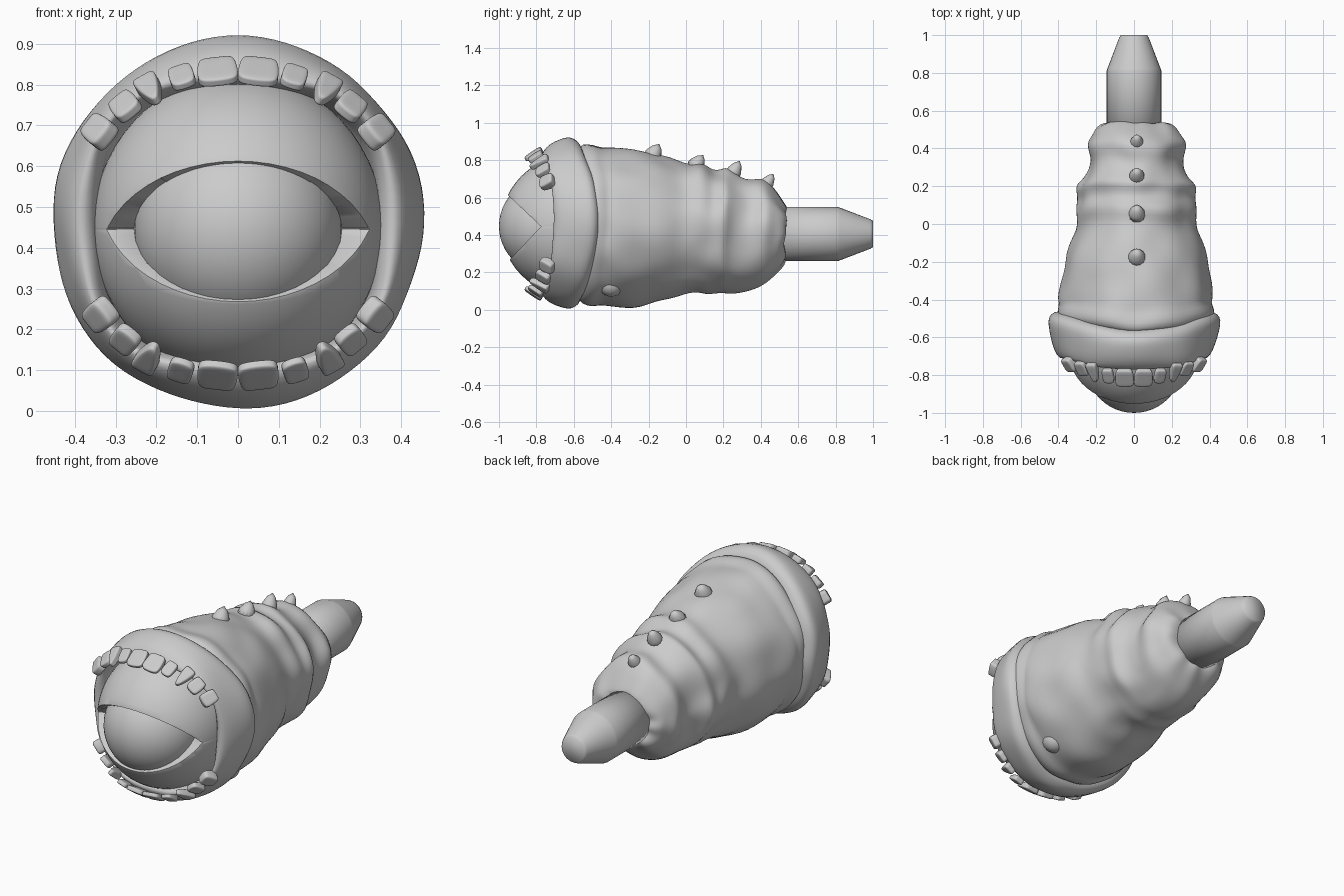
import bpy, bmesh, math
from mathutils import Vector, Matrix, noise

if "Cube" in bpy.data.objects:
    bpy.data.objects.remove(bpy.data.objects["Cube"])


def finish(name, bm, subsurf=0):
    bmesh.ops.recalc_face_normals(bm, faces=bm.faces)
    me = bpy.data.meshes.new(name)
    bm.to_mesh(me)
    bm.free()
    ob = bpy.data.objects.new(name, me)
    bpy.context.collection.objects.link(ob)
    for p in me.polygons:
        p.use_smooth = True
    if subsurf:
        m = ob.modifiers.new("Smooth", "SUBSURF")
        m.levels = m.render_levels = subsurf
    return ob


def loft(name, rings, segs=40, wobble=0.0, caps=True, offset=0.0):
    """rings: (y, half width, bottom z, top z, side setback, squareness)"""
    bm = bmesh.new()
    loops = []
    for y, hx, zb, zt, back, n in rings:
        cz, hz = (zb + zt) / 2, (zt - zb) / 2
        loop = []
        for i in range(segs):
            a = 2 * math.pi * i / segs
            c, s = math.cos(a), math.sin(a)
            x = math.copysign(abs(c) ** (2 / n), c)
            z = math.copysign(abs(s) ** (2 / n), s)
            yy = y + back * c * c
            k = 1 + wobble * noise.noise(Vector((x * 2.2, yy * 7, z * 2.2)))
            yy += wobble * 0.6 * noise.noise(Vector((x * 2, z * 2, 5)))
            loop.append(bm.verts.new((offset + hx * x * k, yy, cz + hz * z * k)))
        loops.append(loop)
    for a, b in zip(loops, loops[1:]):
        for i in range(segs):
            j = (i + 1) % segs
            bm.faces.new((a[i], a[j], b[j], b[i]))
    if caps:
        bm.faces.new(loops[0])
        bm.faces.new(loops[-1])
    return finish(name, bm, 1)


# wrinkled worm body, narrowing in folds towards the tail
body = [(-.60, .37, .06, .86), (-.55, .415, .025, .895), (-.50, .42, .02, .895),
        (-.46, .40, .035, .875), (-.40, .412, .02, .875), (-.31, .40, .01, .86), (-.24, .39, .02, .845),
        (-.16, .375, .045, .83), (-.09, .35, .06, .81), (-.03, .32, .075, .785),
        (.02, .312, .085, .775), (.07, .315, .09, .795), (.11, .31, .085, .775),
        (.14, .305, .09, .745), (.18, .315, .095, .74), (.21, .315, .095, .755),
        (.24, .28, .09, .745), (.29, .255, .09, .71), (.34, .245, .10, .695),
        (.38, .255, .115, .70), (.42, .265, .135, .695), (.45, .25, .155, .67),
        (.48, .228, .18, .635), (.515, .215, .215, .58), (.54, .17, .255, .545),
        (.53, .13, .28, .53)]
loft("body", [(*r, 0.05 if r[0] < -.45 else 0, 1.95) for r in body], 48, 0.06, offset=.012)

# thick lip collar around the mouth, turned inwards at the front
collar = [(-.55, .37, .06, .86, .10, 2.0), (-.575, .43, .025, .895, .11, 2.0),
          (-.60, .457, .006, .914, .11, 1.97), (-.63, .457, -.003, .923, .10, 1.97),
          (-.67, .44, .008, .914, .07, 2.0), (-.73, .42, .032, .888, .06, 2.1),
          (-.77, .395, .075, .845, .06, 2.35), (-.775, .37, .105, .815, .07, 2.7),
          (-.75, .345, .12, .80, .07, 3), (-.66, .335, .14, .78, .06, 3),
          (-.5, .33, .15, .77, 0, 3)]
loft("lip_collar", collar, 48, 0.03)

# tail plug with tapered end
bm = bmesh.new()
loops = []
for y, r in [(.40, .145), (.81, .145), (.82, .142), (.985, .079), (1.0, .07)]:
    loops.append([bm.verts.new((r * math.cos(i * math.tau / 32), y,
                                .405 + r * math.sin(i * math.tau / 32))) for i in range(32)])
for a, b in zip(loops, loops[1:]):
    for i in range(32):
        bm.faces.new((a[i], a[(i + 1) % 32], b[(i + 1) % 32], b[i]))
bm.faces.new(loops[0])
bm.faces.new(loops[-1])
finish("tail_plug", bm)

# eyeball
bm = bmesh.new()
bmesh.ops.create_uvsphere(bm, u_segments=48, v_segments=24, radius=.255,
                          matrix=Matrix.Translation((0, -.745, .447)) @ Matrix.Rotation(math.pi / 2, 4, 'X'))
finish("eyeball", bm)

# upper and lower eyelids: thick sphere shells cut by the planes of an open wedge
corner = Vector((0, -.775, .445))
for name, edge, up in (("upper_eyelid", (0, -.19, .18), 1), ("lower_eyelid", (0, -.175, -.185), -1)):
    bm = bmesh.new()
    bmesh.ops.create_uvsphere(bm, u_segments=48, v_segments=28, radius=.375,
                              matrix=Matrix.Translation((0, -.615, .45)) @ Matrix.Rotation(math.pi / 2, 4, 'Y'))
    bmesh.ops.scale(bm, vec=(.95, 1, 1), verts=bm.verts)
    e = Vector(edge).normalized()
    for normal in (Vector((0, e.z, -e.y)) * up, Vector((0, 0, up))):
        if normal.z * up < 0:
            normal = -normal
        bmesh.ops.bisect_plane(bm, geom=bm.verts[:] + bm.edges[:] + bm.faces[:],
                               plane_co=corner, plane_no=normal, clear_inner=True)
    lid = finish(name, bm)
    m = lid.modifiers.new("Thickness", "SOLIDIFY")
    m.thickness, m.offset = .1, -1
    m = lid.modifiers.new("Soft rim", "BEVEL")
    m.width, m.segments, m.angle_limit = .012, 2, math.radians(50)


# teeth: rounded blocks leaning forwards and into the mouth
def tooth(name, x, y, z, w, length, tip, thick):
    out = Vector((x, 0, (z - .46) * 1.2)).normalized()
    d = (Vector((0, -.85, 0)) - out * .5).normalized()
    side = Vector((out.z, 0, -out.x))
    nrm = d.cross(side)
    mat = Matrix((side, nrm, d)).transposed().to_4x4()
    mat.translation = Vector((x, y, z))
    bm = bmesh.new()
    bmesh.ops.create_cube(bm, size=1)
    bmesh.ops.subdivide_edges(bm, edges=bm.edges, cuts=2, use_grid_fill=True)
    for v in bm.verts:
        t = v.co.z + .5
        k = .85 + (tip - .85) * t + .4 * t * (1 - t)
        bulge = 1 - .5 * (v.co.x ** 2) * t
        v.co = Vector((v.co.x * w * k * 1.03, v.co.y * thick * (1.1 - .4 * t), v.co.z * length * bulge))
    bm.transform(mat)
    finish(name, bm, 2)


upper = [(.05, -.815, .83, .097, .105, .95, .034), (.137, -.805, .817, .064, .085, .85, .032),
         (.214, -.785, .785, .074, .115, .3, .043), (.275, -.765, .745, .07, .085, .9, .042),
         (.337, -.742, .683, .072, .085, .95, .06)]
lower = [(.05, -.815, .09, .097, .105, .95, .034), (.14, -.805, .102, .064, .085, .85, .032),
         (.218, -.785, .135, .074, .115, .3, .043), (.275, -.765, .177, .068, .085, .9, .042),
         (.334, -.742, .238, .072, .085, .95, .06)]
for row, teeth in (("upper", upper), ("lower", lower)):
    for n, (x, *rest) in enumerate(teeth):
        for s, side in ((1, "right"), (-1, "left")):
            tooth(f"{row}_tooth_{side}_{n + 1}", x * s, *rest)

# row of backward-leaning spines along the back
for n, (y, z, ty, tz, r) in enumerate([(-.20, .785, -.14, .89, .08), (.03, .74, .095, .83, .075),
                                       (.23, .69, .29, .80, .07), (.41, .64, .47, .73, .06)]):
    bm = bmesh.new()
    axis = Vector((0, ty - y, tz - z))
    mat = Matrix.Translation((.015, (y + ty) / 2, (z + tz) / 2)) @ axis.to_track_quat('Z', 'Y').to_matrix().to_4x4()
    bmesh.ops.create_cone(bm, cap_ends=True, segments=14, radius1=r, radius2=r * .2,
                          depth=axis.length, matrix=mat)
    finish(f"back_spine_{n + 1}", bm, 1)

# soft wart low on the flank
bm = bmesh.new()
bmesh.ops.create_uvsphere(bm, u_segments=20, v_segments=12, radius=.07,
                          matrix=Matrix.Translation((.21, -.40, .14)))
finish("flank_wart", bm)
